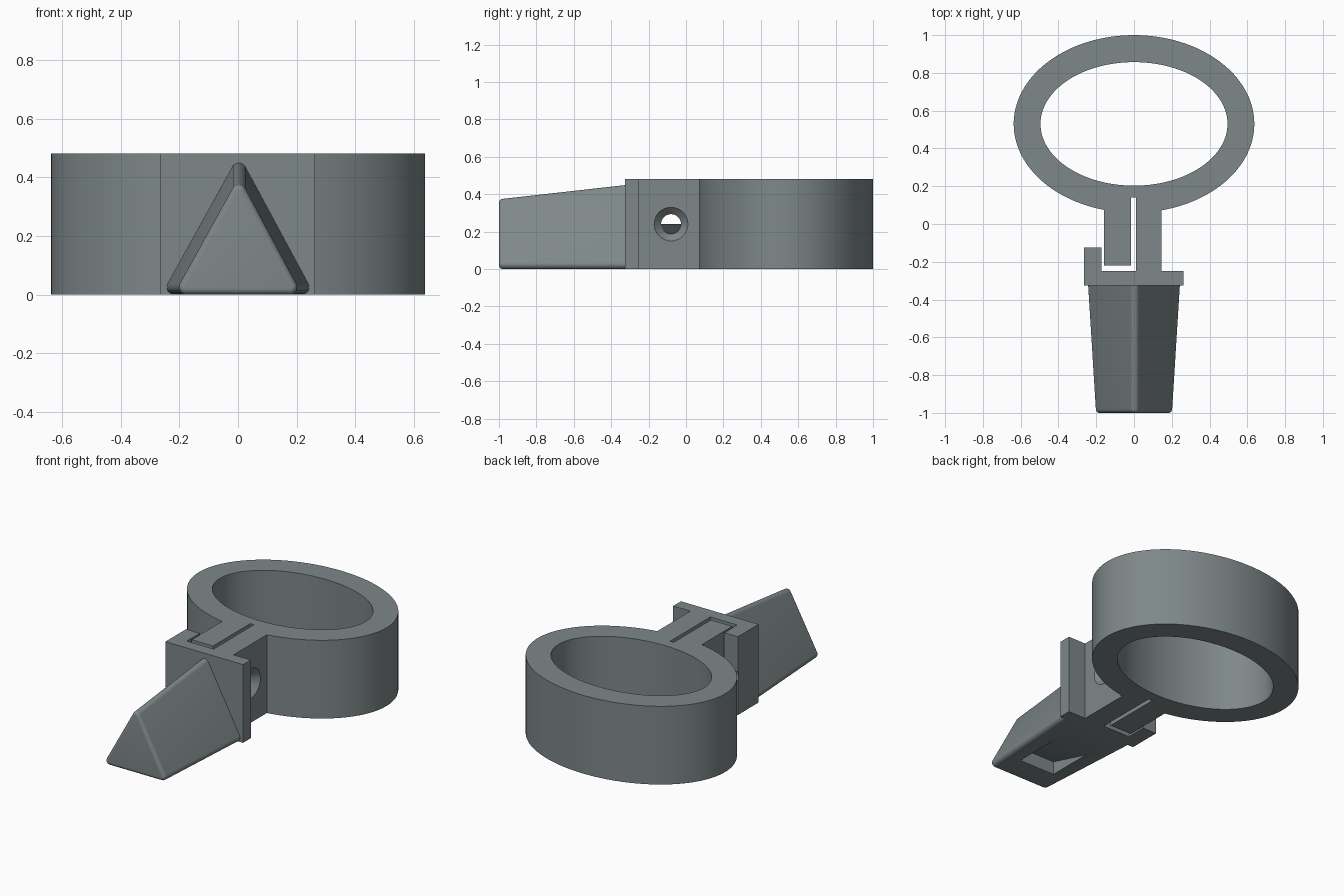
import bpy, bmesh, math
from mathutils import Matrix

if "Cube" in bpy.data.objects:
    bpy.data.objects.remove(bpy.data.objects["Cube"])

grey = bpy.data.materials.new("slate grey")
grey.diffuse_color = (0.21, 0.245, 0.25, 1)
grey.use_nodes = True
grey.node_tree.nodes["Principled BSDF"].inputs["Base Color"].default_value = grey.diffuse_color


def make(name, bm):
    bmesh.ops.recalc_face_normals(bm, faces=bm.faces[:])
    me = bpy.data.meshes.new(name)
    bm.to_mesh(me)
    bm.free()
    me.materials.append(grey)
    ob = bpy.data.objects.new(name, me)
    bpy.context.collection.objects.link(ob)
    return ob


def select(ob):
    bpy.ops.object.select_all(action='DESELECT')
    ob.select_set(True)
    bpy.context.view_layer.objects.active = ob


def cut(ob, cutter):
    cutter.hide_render = True
    m = ob.modifiers.new("cut", 'BOOLEAN')
    m.operation, m.solver, m.object = 'DIFFERENCE', 'EXACT', cutter
    select(ob)
    bpy.ops.object.modifier_apply(modifier=m.name)
    bpy.data.objects.remove(cutter, do_unlink=True)


def loft(name, rings):
    bm = bmesh.new()
    vs = [[bm.verts.new(p) for p in ring] for ring in rings]
    n = len(vs[0])
    for a, b in zip(vs, vs[1:]):
        for i in range(n):
            j = (i + 1) % n
            bm.faces.new((a[i], a[j], b[j], b[i]))
    bm.faces.new(vs[0])
    bm.faces.new(vs[-1])
    return make(name, bm)


def cone(name, r1, r2, x0, x1, y, z):
    # round cutter along x, r1 at x0 and r2 at x1
    bm = bmesh.new()
    bmesh.ops.create_cone(bm, cap_ends=True, segments=48, radius1=r1, radius2=r2, depth=x1 - x0,
                          matrix=Matrix.Translation(((x0 + x1) / 2, y, z)) @ Matrix.Rotation(math.pi / 2, 4, 'Y'))
    return make(name, bm)


# Clamp body: oval band, split neck, hook and end plate in one extruded outline
H, CY, RX, RY = 0.48, 0.53, 0.637, 0.47


def ellipse(rx, ry, a0, a1, n):
    return [(rx * math.cos(a0 + (a1 - a0) * i / n), CY + ry * math.sin(a0 + (a1 - a0) * i / n))
            for i in range(n + 1)]


start = -math.acos(0.145 / RX)
end = math.pi + math.acos(0.16 / RX)
outer = ellipse(RX, RY, start, end, 120) + [
    (-0.16, -0.22), (-0.015, -0.22), (-0.015, 0.14), (0.01, 0.14), (0.01, -0.25), (-0.172, -0.25),
    (-0.172, -0.125), (-0.265, -0.125), (-0.265, -0.325), (0.262, -0.325), (0.262, -0.25), (0.145, -0.25)]
inner = ellipse(0.495, 0.327, 0, 2 * math.pi, 128)[:-1]

bm = bmesh.new()
edges = []
for loop in (outer, inner):
    vs = [bm.verts.new((x, y, 0)) for x, y in loop]
    edges += [bm.edges.new((vs[i - 1], vs[i])) for i in range(len(vs))]
bmesh.ops.triangle_fill(bm, use_beauty=True, use_dissolve=False, edges=edges)
top = bmesh.ops.extrude_face_region(bm, geom=bm.faces[:])
bmesh.ops.translate(bm, vec=(0, 0, H), verts=[v for v in top["geom"] if isinstance(v, bmesh.types.BMVert)])
body = make("clamp_body", bm)

# Cross bolt hole with a countersink on the right
cut(body, cone("bolt_hole", 0.053, 0.053, -0.4, 0.4, -0.08, 0.24))
cut(body, cone("countersink", 0.053, 0.10, 0.108, 0.155, -0.08, 0.24))


# Tapered triangular handle with rounded edges
def section(y, half, apex, r, base=0.025):
    n = math.atan2(half, apex - base)
    pts = []
    for cx, cz, a0, a1 in ((half, base, -math.pi / 2, n), (0.003, apex, n, math.pi - n),
                           (-half, base, math.pi - n, 1.5 * math.pi)):
        for i in range(9):
            a = a0 + (a1 - a0) * i / 8
            pts.append((cx + r * math.cos(a), y, cz + r * math.sin(a)))
    return pts


R, E = 0.025, 0.02
rings = [section(-0.32, 0.218, 0.424, R)]
for i in range(6):
    a = math.pi / 2 * i / 5
    rings.append(section(-1 + E * (1 - math.sin(a)), 0.177, 0.35, R - E * (1 - math.cos(a))))
handle = loft("handle", rings)

# Wedge recess under the handle
x, y0, y1 = 0.12, -0.84, -0.56
wedge = loft("wedge_recess", [[(s * x, y0, -0.05), (s * x, y0, 0.08), (s * x, y1, 0.0), (s * x, y1, -0.05)]
                              for s in (-1, 1)])
cut(handle, wedge)

for ob in (body, handle):
    select(ob)
    bpy.ops.object.shade_smooth_by_angle(angle=math.radians(30))
